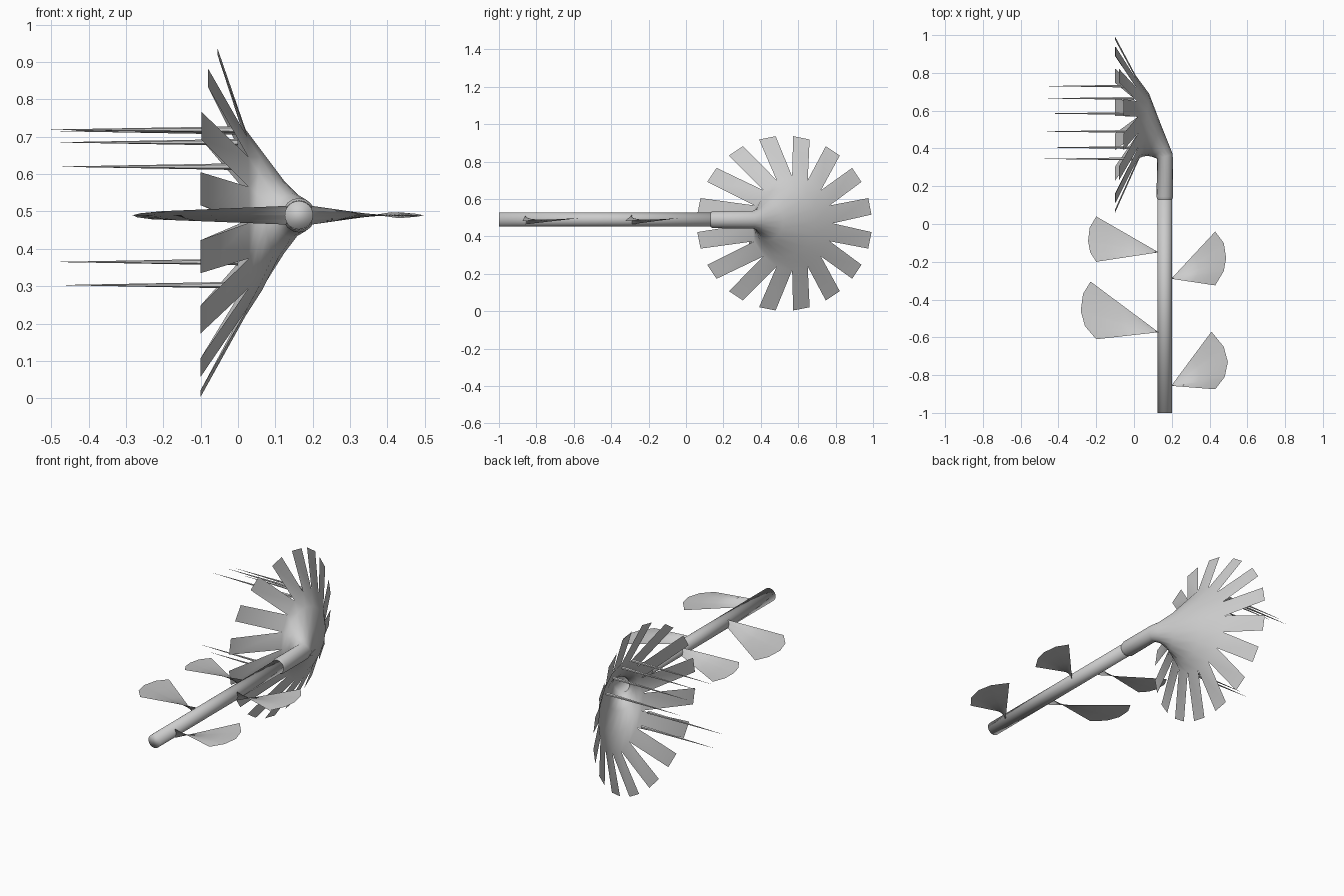
import bpy, bmesh, math
from mathutils import Vector

if "Cube" in bpy.data.objects:
    bpy.data.objects.remove(bpy.data.objects["Cube"])

grey = bpy.data.materials.new("light_grey")
grey.diffuse_color = (0.6, 0.6, 0.6, 1)
grey.use_nodes = True
grey.node_tree.nodes["Principled BSDF"].inputs["Base Color"].default_value = grey.diffuse_color


def finish(name, bm, angle=40):
    bmesh.ops.recalc_face_normals(bm, faces=bm.faces)
    me = bpy.data.meshes.new(name)
    bm.to_mesh(me)
    bm.free()
    ob = bpy.data.objects.new(name, me)
    bpy.context.collection.objects.link(ob)
    me.materials.append(grey)
    bpy.ops.object.select_all(action='DESELECT')
    ob.select_set(True)
    bpy.context.view_layer.objects.active = ob
    bpy.ops.object.shade_smooth_by_angle(angle=math.radians(angle))
    return ob


def cone(name, start, end, r1, r2, sides, angle=40):
    bm = bmesh.new()
    a, b = Vector(start), Vector(end)
    bmesh.ops.create_cone(bm, cap_ends=True, segments=sides, radius1=r1, radius2=r2, depth=(b - a).length)
    rot = (b - a).to_track_quat('Z', 'Y').to_matrix().to_4x4()
    bmesh.ops.transform(bm, matrix=rot, verts=bm.verts)
    bmesh.ops.translate(bm, vec=(a + b) / 2, verts=bm.verts)
    return finish(name, bm, angle)


# Stem
cone("stem", (0.163, -1, 0.49), (0.163, 0.2, 0.49), 0.038, 0.038, 24, 100)

# Flower head: neck that bends and opens into a bowl, then 16 petals
# each ring: outer-side xy, inner-side xy, centre z, half height
rings = [
    ((0.202, 0.13), (0.124, 0.13), 0.49, 0.039),
    ((0.207, 0.145), (0.119, 0.145), 0.49, 0.046),
    ((0.205, 0.37), (0.123, 0.345), 0.49, 0.047),
    ((0.185, 0.42), (0.10, 0.355), 0.49, 0.06),
    ((0.145, 0.52), (0.075, 0.36), 0.485, 0.105),
    ((0.08, 0.69), (0.05, 0.358), 0.475, 0.185),
    ((0.01, 0.785), (0.03, 0.35), 0.47, 0.25),
]
N = 16
CY, CZ, R_TIP, HALF = 0.526, 0.47, 0.466, 0.045
bm = bmesh.new()
prev = None
for far, near, zc, rz in rings:
    f, n = Vector((*far, zc)), Vector((*near, zc))
    ring = []
    for k in range(N):
        a = 2 * math.pi * k / N
        ring.append(bm.verts.new((f + n) / 2 + (f - n) / 2 * math.cos(a) + Vector((0, 0, rz * math.sin(a)))))
    if prev:
        for k in range(N):
            j = (k + 1) % N
            bm.faces.new((prev[k], prev[j], ring[j], ring[k]))
    prev = ring
for k in range(N):
    a = 2 * math.pi * (k + 0.5) / N
    c, s = math.cos(a), math.sin(a)
    x = -0.1 + 0.05 * max(0, s) ** 5
    t0 = bm.verts.new((x, CY + R_TIP * c + HALF * s, CZ + R_TIP * s - HALF * c))
    t1 = bm.verts.new((x, CY + R_TIP * c - HALF * s, CZ + R_TIP * s + HALF * c))
    bm.faces.new((prev[k], t0, t1, prev[(k + 1) % N]))
finish("flower_head", bm, 70)

# Long thin stamens rising from the gaps between petals
for i, (y, z, tip) in enumerate([(0.585, 0.715, -0.475), (0.49, 0.719, -0.5), (0.665, 0.685, -0.475),
                                 (0.73, 0.62, -0.47), (0.405, 0.303, -0.46), (0.345, 0.365, -0.475)]):
    cone(f"stamen_{i + 1}", (0.0, y, z), (tip, y, z), 0.009, 0.0005, 6)

# Fan leaves: upright at the stem, twisting flat towards a curved outer edge
leaves = [
    ((0.13, -0.15), [(-0.2, 0.04), (-0.235, -0.02), (-0.243, -0.09), (-0.232, -0.15), (-0.2, -0.2)]),
    ((0.197, -0.29), [(0.43, -0.04), (0.475, -0.1), (0.488, -0.18), (0.475, -0.25), (0.43, -0.325)]),
    ((0.13, -0.573), [(-0.23, -0.305), (-0.27, -0.37), (-0.282, -0.46), (-0.26, -0.54), (-0.2, -0.61)]),
    ((0.197, -0.857), [(0.41, -0.57), (0.475, -0.65), (0.497, -0.73), (0.48, -0.81), (0.43, -0.875)]),
]
STEPS = 6
for i, (base, arc) in enumerate(leaves):
    pts = []
    for p, q in zip(arc, arc[1:]):
        pts += [Vector(p).lerp(Vector(q), s / STEPS) for s in range(STEPS)]
    pts.append(Vector(arc[-1]))
    tilt = 0.011 if base[0] < 0.163 else -0.008
    bm = bmesh.new()
    last = len(pts) - 1
    rows = []
    for k, p in enumerate(pts):
        w = 2 * k / last - 1
        b = Vector((*base, 0.49 + 0.025 * w))
        e = Vector((*p, 0.49 + tilt * w))
        rows.append([bm.verts.new(b.lerp(e, t / 4)) for t in range(5)])
    for r, s in zip(rows, rows[1:]):
        for t in range(4):
            bm.faces.new((r[t], r[t + 1], s[t + 1], s[t]))
    finish(f"leaf_{i + 1}", bm)
